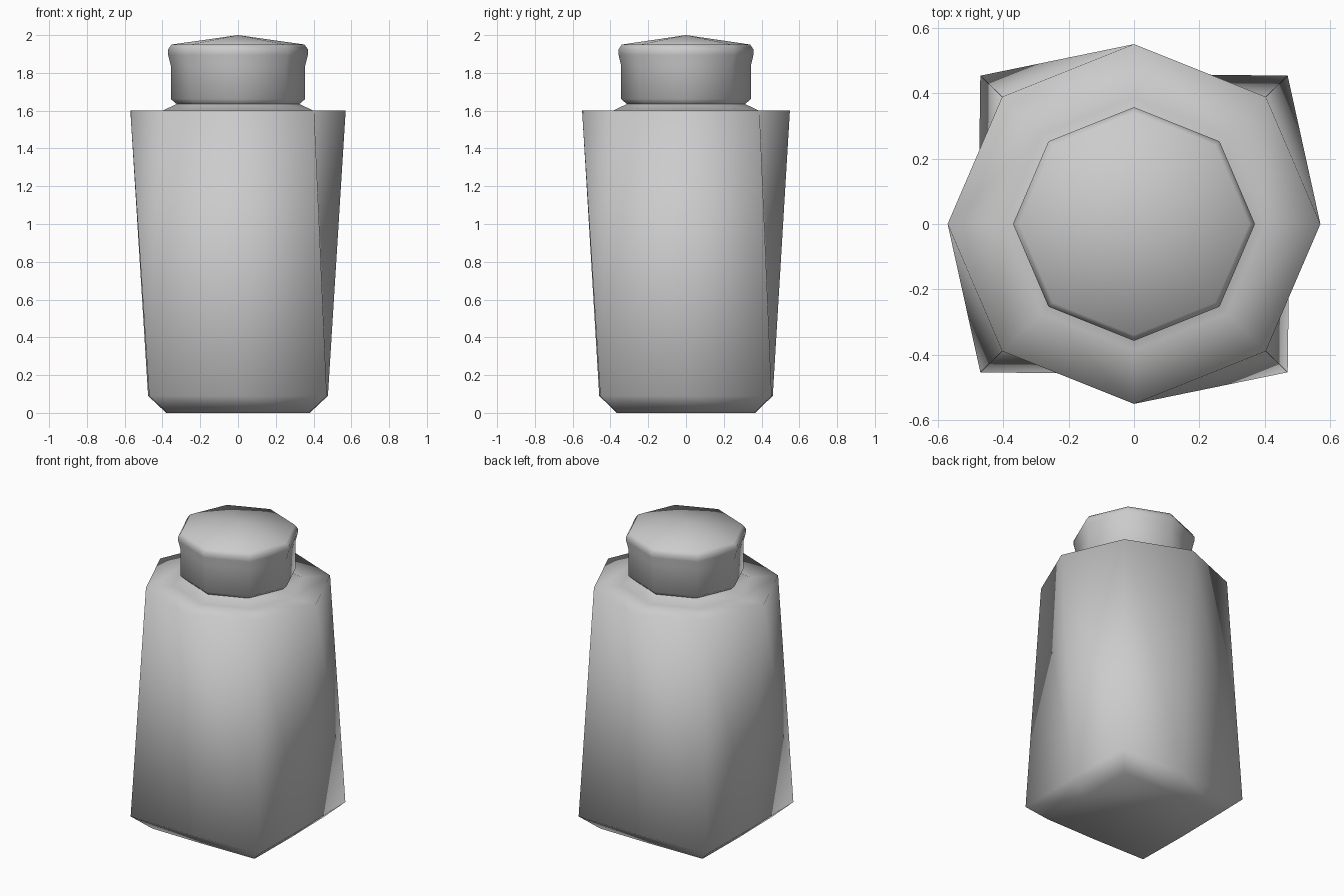
import bpy
import bmesh
import math

if "Cube" in bpy.data.objects:
    bpy.data.objects.remove(bpy.data.objects["Cube"])

SIDES = 8
DEPTH = 0.965  # slightly shallower in y than wide in x


def loft(name, rings, bottom_z=None, apex_z=None):
    """Loft 8-sided rings of (z, radius at side middles, radius at corners)."""
    bm = bmesh.new()
    loops = []
    for z, mid, corner in rings:
        loop = []
        for i in range(SIDES):
            a = math.tau * i / SIDES
            r = corner if i % 2 else mid
            loop.append(bm.verts.new((r * math.cos(a), r * math.sin(a) * DEPTH, z)))
        loops.append(loop)
    for low, high in zip(loops, loops[1:]):
        for i in range(SIDES):
            j = (i + 1) % SIDES
            # every panel folds the same way, giving the twisted look
            bm.faces.new((low[i], low[j], high[i]))
            bm.faces.new((low[j], high[j], high[i]))
    if bottom_z is not None:
        bm.faces.new(loops[0][::-1])
    if apex_z is not None:
        tip = bm.verts.new((0, 0, apex_z))
        for i in range(SIDES):
            bm.faces.new((loops[-1][i], loops[-1][(i + 1) % SIDES], tip))
    for f in bm.faces:
        f.smooth = True
    mesh = bpy.data.meshes.new(name)
    bm.to_mesh(mesh)
    bm.free()
    obj = bpy.data.objects.new(name, mesh)
    bpy.context.collection.objects.link(obj)
    return obj


def octagon(z, r):
    return (z, r, r)


# Body: square foot with chamfer, octagonal shoulder and neck
loft("jar_body", [
    (0.0, 0.38, 0.375 * math.sqrt(2)),
    (0.09, 0.476, 0.47 * math.sqrt(2)),
    octagon(1.6, 0.57),
    octagon(1.6, 0.40),
    octagon(1.635, 0.325),
], bottom_z=0.0)

# Lid: straight band, rolled rim and shallow pointed top
loft("jar_lid", [
    octagon(1.635, 0.325),
    octagon(1.662, 0.356),
    octagon(1.84, 0.356),
    octagon(1.895, 0.37),
    octagon(1.925, 0.37),
    octagon(1.95, 0.352),
], apex_z=2.0)
